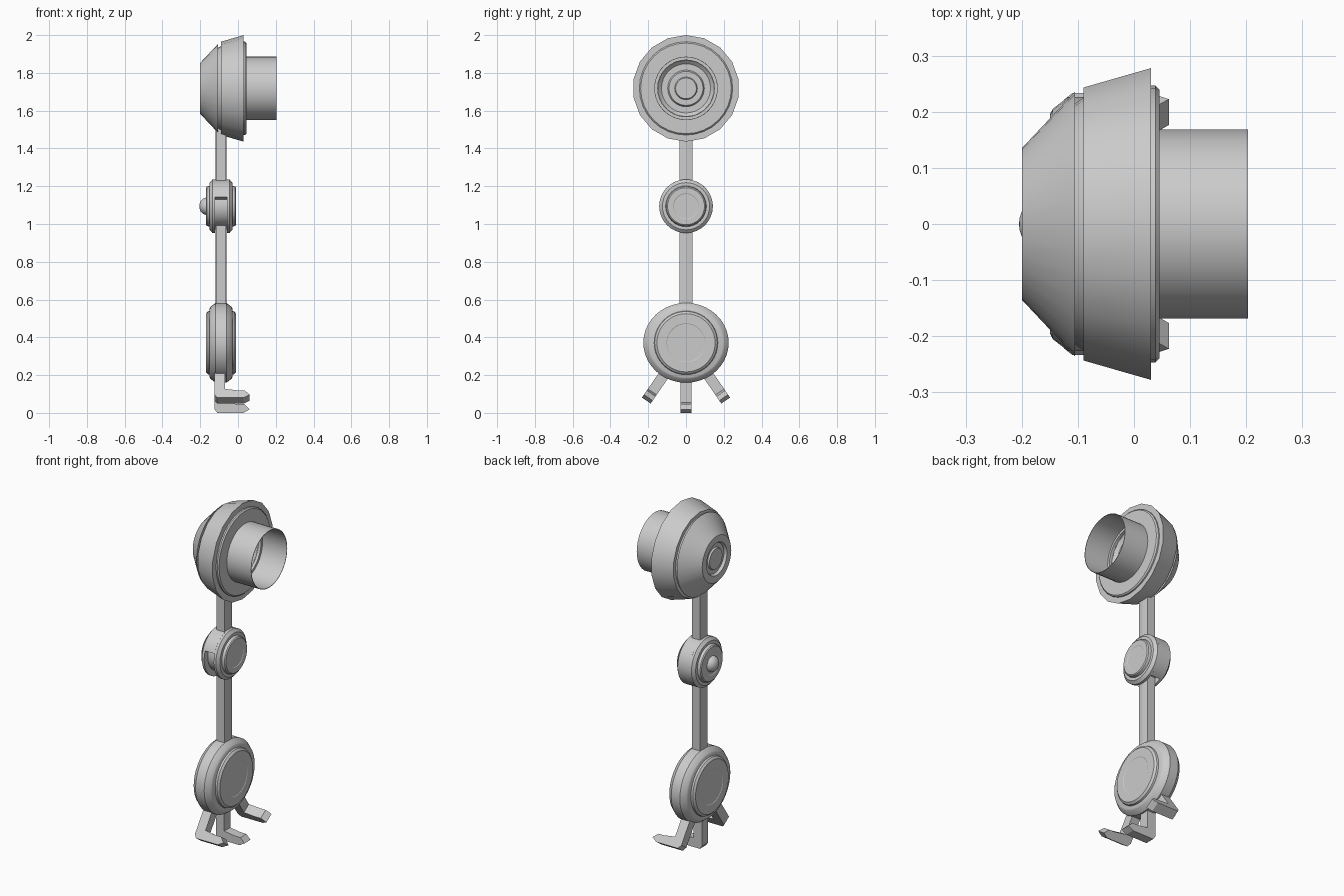
import bpy, bmesh, math
from mathutils import Matrix

if "Cube" in bpy.data.objects:
    bpy.data.objects.remove(bpy.data.objects["Cube"])

POLE_X = -0.09
HEAD_Z, JOINT_Z, BASE_Z = 1.718, 1.094, 0.371


def finish(name, bm, smooth=True):
    bmesh.ops.remove_doubles(bm, verts=bm.verts, dist=1e-5)
    bmesh.ops.recalc_face_normals(bm, faces=bm.faces)
    me = bpy.data.meshes.new(name)
    bm.to_mesh(me)
    bm.free()
    ob = bpy.data.objects.new(name, me)
    bpy.context.collection.objects.link(ob)
    if smooth:
        bpy.ops.object.select_all(action='DESELECT')
        ob.select_set(True)
        bpy.context.view_layer.objects.active = ob
        bpy.ops.object.shade_smooth_by_angle(angle=math.radians(30))
    return ob


def lathe(name, profile, x, z, n=32, start=0, end=360, closed=False, zs=1.0):
    """Revolve (x, radius) points about a line parallel to x."""
    bm = bmesh.new()
    full = end - start == 360
    rings = []
    for i in range(n if full else n + 1):
        a = math.radians(start + (end - start) * i / n)
        rings.append([bm.verts.new((x + px, r * math.sin(a), z + zs * r * math.cos(a)))
                      for px, r in profile])
    m = len(profile)
    for i in range(n):
        p, q = rings[i], rings[(i + 1) % len(rings)]
        for j in range(m if closed else m - 1):
            k = (j + 1) % m
            loop = [p[j], p[k], q[k], q[j]]
            if profile[j][1] == 0:
                loop = loop[:3]
            elif profile[k][1] == 0:
                loop = [p[j], p[k], q[j]]
            bm.faces.new(loop)
    if not full:
        bm.faces.new(rings[0])
        bm.faces.new(rings[-1])
    return finish(name, bm)


def prism(name, pts, vec, matrix):
    """Extrude a flat outline by vec, then place it with matrix."""
    bm = bmesh.new()
    f = bm.faces.new([bm.verts.new(p) for p in pts])
    ext = bmesh.ops.extrude_face_region(bm, geom=[f])['geom']
    moved = [v for v in ext if isinstance(v, bmesh.types.BMVert)]
    bmesh.ops.translate(bm, verts=moved, vec=vec)
    if f.is_valid and len(bm.faces) == len(pts) + 1:
        bm.faces.new(f.verts)
    bmesh.ops.transform(bm, matrix=matrix, verts=bm.verts)
    return finish(name, bm, False)


def mirrored(half):
    """Symmetric closed disc profile from the +x half."""
    return [(-a, r) for a, r in reversed(half)] + half


# Head: rear cone, flared ring and front lip
lathe("head_rear_cone", [(-0.185, 0), (-0.185, 0.088), (-0.2, 0.095), (-0.2, 0.135),
                         (-0.105, 0.236), (-0.105, 0)], 0, HEAD_Z)
lathe("head_rear_button", [(-0.195, 0), (-0.195, 0.06), (-0.18, 0.065), (-0.18, 0)], 0, HEAD_Z)
lathe("head_neck", [(-0.12, 0), (-0.12, 0.205), (-0.085, 0.228), (-0.085, 0)], 0, HEAD_Z)
lathe("head_flared_ring", [(-0.09, 0.15), (-0.09, 0.247), (0.03, 0.282), (0.03, 0.15)],
      0, HEAD_Z, n=18, closed=True)
lathe("head_lip", [(0.02, 0.15), (0.02, 0.247), (0.038, 0.247), (0.045, 0.24), (0.045, 0.15)],
      0, HEAD_Z, closed=True)

# Open lens hood with the recessed lens
lathe("lens_hood", [(0.03, 0.168), (0.203, 0.168), (0.203, 0.165), (0.03, 0.165)],
      0, HEAD_Z, n=40, closed=True)
lathe("lens", [(-0.05, 0), (-0.05, 0.168), (0.044, 0.166), (0.01, 0.13), (0.01, 0.097),
               (0.022, 0.09), (0.022, 0.06), (0.03, 0.055), (0.03, 0)], 0, HEAD_Z)

# Faceted poles
hexa = [(0.03, 0, 0), (0.026, 0.035, 0), (-0.026, 0.035, 0),
        (-0.03, 0, 0), (-0.026, -0.035, 0), (0.026, -0.035, 0)]
for name, z0, z1 in (("upper_pole", 1.15, 1.55), ("lower_pole", 0.5, 1.08)):
    prism(name, hexa, (0, 0, z1 - z0), Matrix.Translation((POLE_X, 0, z0)))

# Middle joint: core, side flanges, slotted rim, button
lathe("joint_hub", mirrored([(0.06, 0.108), (0.075, 0.104), (0.08, 0.098), (0.08, 0.068),
                             (0.078, 0.065), (0.078, 0)]), POLE_X, JOINT_Z)
for s in (1, -1):
    lathe("joint_flange", [(s * 0.031, 0.02), (s * 0.031, 0.142), (s * 0.045, 0.142),
                           (s * 0.06, 0.125), (s * 0.06, 0.02)], POLE_X, JOINT_Z, closed=True)
lathe("joint_slotted_rim", [(-0.031, 0.09), (-0.031, 0.142), (0.031, 0.142), (0.031, 0.09)],
      POLE_X, JOINT_Z, start=-70, end=150, closed=True)
lathe("joint_button", [(0, 0)] + [(-0.165 + POLE_X + 0.09 - 0.04 * math.sin(t * math.pi / 12)
      + 0.09, 0.046 * math.cos(t * math.pi / 12)) for t in range(6)] + [(-0.115, 0)],
      POLE_X, JOINT_Z, n=24)

# Base disc: slightly flattened rim with raised round hub
lathe("base_rim", mirrored([(0.028, 0.226), (0.055, 0.205), (0.06, 0.195), (0.06, 0)]),
      POLE_X, BASE_Z, n=40, zs=0.935)
lathe("base_hub", mirrored([(0.055, 0.17), (0.07, 0.166), (0.08, 0.154), (0.08, 0.103),
                            (0.078, 0.1), (0.078, 0)]), POLE_X, BASE_Z, n=40)

# Three claws fanned around the base disc, toes pointing to +x
claw = [(-0.125, 0.14), (-0.125, 0.35), (-0.11, 0.371), (0.03, 0.371), (0.062, 0.352),
        (0.035, 0.325), (0.0, 0.325), (-0.07, 0.315), (-0.07, 0.14)]
for name, deg in (("centre_claw", 0), ("left_claw", -34.5), ("right_claw", 34.5)):
    prism(name, [(x, -0.028, -d) for x, d in claw], (0, 0.056, 0),
          Matrix.Translation((0, 0, BASE_Z)) @ Matrix.Rotation(math.radians(deg), 4, 'X'))
